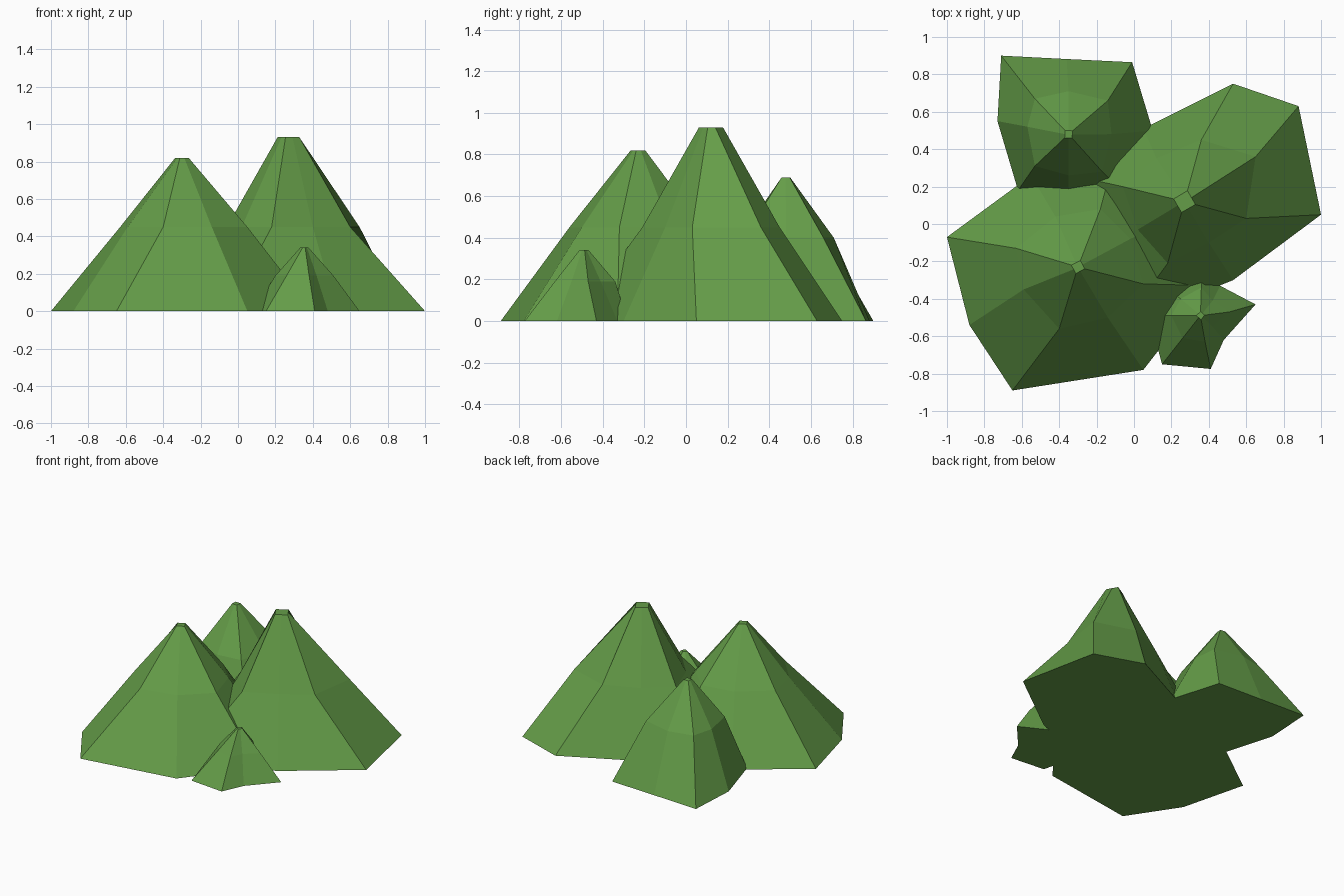
import bpy, bmesh
from mathutils import Vector

green = bpy.data.materials.new("grass green")
green.diffuse_color = (0.13, 0.34, 0.066, 1)


def mountain(name, peak, top_r, mid_z, base, mid):
    """Eight-sided faceted peak: base and shoulder outlines (ridge corners and
    side middles alternate, starting at a corner), with a small square top."""
    bm = bmesh.new()
    centre = Vector(peak)
    corners = []
    for x, y in mid[::2]:
        d = Vector((x, y, peak[2])) - centre
        corners.append(centre + d.normalized() * top_r)
    top = []
    for i, c in enumerate(corners):
        top += [c, (c + corners[(i + 1) % 4]) / 2]
    rings = [[bm.verts.new((x, y, 0)) for x, y in base],
             [bm.verts.new((x, y, mid_z)) for x, y in mid],
             [bm.verts.new(p) for p in top]]
    for lo, hi in zip(rings, rings[1:]):
        for i in range(8):
            j = (i + 1) % 8
            bm.faces.new((lo[i], lo[j], hi[j], hi[i]))
    bm.faces.new(rings[2])
    bm.faces.new(rings[0][::-1])
    bmesh.ops.triangulate(bm, faces=[f for f in bm.faces if len(f.verts) == 8])
    bmesh.ops.recalc_face_normals(bm, faces=bm.faces)
    mesh = bpy.data.meshes.new(name)
    bm.to_mesh(mesh)
    bm.free()
    mesh.materials.append(green)
    ob = bpy.data.objects.new(name, mesh)
    bpy.context.collection.objects.link(ob)
    return ob


# Wide mountain at the left front
mountain("left_mountain", (-0.30, -0.23, 0.82), 0.037, 0.45,
         [(-1.0, -0.07), (-0.88, -0.54), (-0.65, -0.89), (0.05, -0.78),
          (0.40, -0.33), (0.25, 0.05), (-0.10, 0.38), (-0.55, 0.26)],
         [(-0.63, -0.13), (-0.59, -0.35), (-0.40, -0.56), (-0.14, -0.50),
          (0.05, -0.32), (-0.02, -0.08), (-0.18, 0.08), (-0.42, 0.04)])

# Tallest mountain at the right
mountain("tall_mountain", (0.27, 0.12, 0.93), 0.06, 0.45,
         [(0.53, 0.75), (0.88, 0.63), (1.0, 0.05), (0.53, -0.30),
          (-0.06, -0.54), (-0.22, -0.10), (-0.38, 0.27), (0.05, 0.51)],
         [(0.36, 0.45), (0.65, 0.36), (0.60, 0.03), (0.40, -0.10),
          (0.18, -0.21), (0.02, -0.03), (-0.06, 0.20), (0.12, 0.35)])

# Narrower mountain at the back left
mountain("back_mountain", (-0.35, 0.48, 0.69), 0.028, 0.40,
         [(-0.71, 0.90), (-0.73, 0.55), (-0.62, 0.18), (-0.35, 0.10),
          (-0.02, 0.14), (0.10, 0.50), (-0.01, 0.865), (-0.36, 0.882)],
         [(-0.53, 0.67), (-0.57, 0.52), (-0.53, 0.31), (-0.35, 0.26),
          (-0.17, 0.28), (-0.12, 0.48), (-0.14, 0.66), (-0.35, 0.71)])

# Small jagged foothill in front
mountain("foothill", (0.355, -0.49, 0.34), 0.022, 0.19,
         [(0.65, -0.43), (0.48, -0.62), (0.41, -0.775), (0.15, -0.75),
          (0.08, -0.49), (0.15, -0.33), (0.36, -0.28), (0.46, -0.33)],
         [(0.51, -0.47), (0.42, -0.55), (0.38, -0.63), (0.26, -0.61),
          (0.20, -0.49), (0.25, -0.40), (0.36, -0.34), (0.42, -0.41)])
